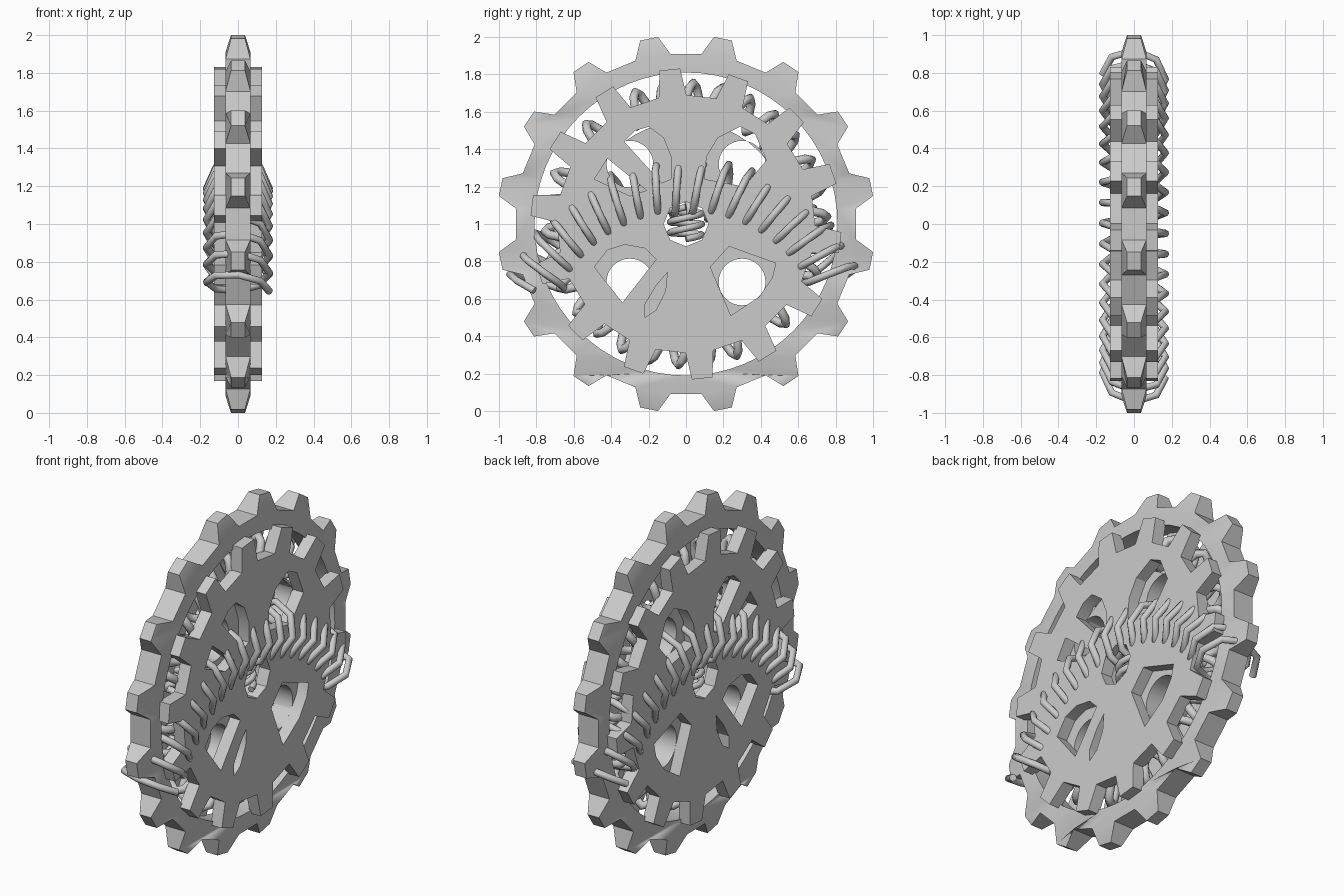
import bpy, bmesh
from math import sin, cos, pi, radians
from mathutils import Matrix, Vector

cube = bpy.data.objects.get("Cube")
if cube:
    bpy.data.objects.remove(cube, do_unlink=True)

steel = bpy.data.materials.new("light_grey")
steel.use_nodes = True
steel.diffuse_color = (0.6, 0.6, 0.6, 1)
steel.node_tree.nodes["Principled BSDF"].inputs["Base Color"].default_value = (0.6, 0.6, 0.6, 1)

CENTRE = 1.0  # height of the wheel axis
# Profile axes (u, v, depth) become world (y, z, x)
TO_WORLD = Matrix(((0, 0, 1, 0), (1, 0, 0, 0), (0, 1, 0, CENTRE), (0, 0, 0, 1)))


def curve_to_object(name, curve, matrix=Matrix(), angle=30):
    """Bake a curve into a welded mesh object."""
    temp = bpy.data.objects.new("temp", curve)
    bpy.context.collection.objects.link(temp)
    graph = bpy.context.evaluated_depsgraph_get()
    mesh = bpy.data.meshes.new_from_object(temp.evaluated_get(graph))
    bpy.data.objects.remove(temp, do_unlink=True)
    mesh.transform(matrix)
    bm = bmesh.new()
    bm.from_mesh(mesh)
    bmesh.ops.remove_doubles(bm, verts=bm.verts, dist=0.0005)
    bmesh.ops.recalc_face_normals(bm, faces=bm.faces)
    for face in bm.faces:
        face.smooth = True
    bm.to_mesh(mesh)
    bm.free()
    mesh.set_sharp_from_angle(angle=radians(angle))
    mesh.materials.clear()
    mesh.materials.append(steel)
    mesh.name = name
    obj = bpy.data.objects.new(name, mesh)
    bpy.context.collection.objects.link(obj)
    return obj


def add_spline(curve, points, closed):
    spline = curve.splines.new("POLY")
    spline.points.add(len(points) - 1)
    for p, co in zip(spline.points, points):
        p.co = (*co, 1)
    spline.use_cyclic_u = closed


def plate(name, outlines, x, half):
    """Flat plate across the axis; every outline after the first is a hole."""
    curve = bpy.data.curves.new(name, "CURVE")
    curve.dimensions = "2D"
    curve.fill_mode = "BOTH"
    curve.extrude = half
    for outline in outlines:
        add_spline(curve, [(u, v, 0) for u, v in outline], True)
    return curve_to_object(name, curve, Matrix.Translation((x, 0, 0)) @ TO_WORLD)


def circle(radius, sides, u=0, v=0):
    return [(u + radius * sin(2 * pi * i / sides), v + radius * cos(2 * pi * i / sides))
            for i in range(sides)]


def gear(teeth, start, root, tip, root_half, tip_half):
    """Toothed outline; angles in degrees, clockwise from the top."""
    points = []
    for i in range(teeth):
        mid = start + 360 * i / teeth
        for r, a in ((root, -root_half), (tip, -tip_half), (tip, tip_half), (root, root_half)):
            points.append((r * sin(radians(mid + a)), r * cos(radians(mid + a))))
    return points


def coil(name, turns, steps, frame, wide, deep, wire, closed=False):
    """Wire wound round a path; frame(t) gives a centre and two cross directions."""
    curve = bpy.data.curves.new(name, "CURVE")
    curve.dimensions = "3D"
    curve.bevel_depth = wire
    curve.bevel_resolution = 2
    curve.use_fill_caps = not closed
    count = int(turns * steps)
    points = []
    for i in range(count + (not closed)):
        centre, side, out = frame(i / count)
        a = 2 * pi * i / steps
        points.append(centre + side * wide * cos(a) + out * deep * sin(a))
    add_spline(curve, points, closed)
    return curve_to_object(name, curve, angle=60)


X = Vector((1, 0, 0))


def arc_frame(radius, height, first, last):
    def frame(t):
        a = radians(first + (last - first) * t)
        out = Vector((0, sin(a), cos(a)))
        return Vector((0, 0, height)) + out * radius, X, out
    return frame


# Outer ring, teeth narrowed towards their tips
ring = plate("outer_ring_gear",
             [gear(16, 11.25, 0.914, 1.011, 6, 2.75), circle(0.81, 64)], 0, 0.066)
for v in ring.data.vertices:
    if Vector((v.co.y, v.co.z - CENTRE)).length > 0.95:
        v.co.x *= 0.56

# Window outlines between the spokes, relative to the axis
windows = [
    [(-.49, -.23), (-.42, -.14), (-.33, -.11), (-.22, -.13), (-.16, -.19), (-.34, -.42)],
    [(-.1, -.26), (-.11, -.36), (-.16, -.46), (-.22, -.5), (-.22, -.43), (-.16, -.33)],
    [(.13, -.23), (.23, -.12), (.48, -.21), (.46, -.29), (.39, -.39), (.24, -.49)],
    [(.1, .24), (.11, .36), (.17, .46), (.29, .52), (.37, .48), (.43, .34), (.31, .2)],
    [(-.33, .44), (-.27, .5), (-.2, .52), (-.12, .46), (-.08, .36), (-.08, .24), (-.13, .22)],
    [(-.42, .35), (-.49, .24), (-.3, .15), (-.21, .18)],
]

# Two toothed side plates
for side, sign in (("left", 1), ("right", -1)):
    plate(side + "_side_gear",
          [gear(14, -6, 0.69, 0.832, 6.2, 3.8), circle(0.12, 8)] + windows,
          sign * 0.091, 0.036)

# Core between the plates with round lightening holes
plate("core_disc", [circle(0.55, 48), circle(0.13, 24)]
      + [circle(0.125, 32, u, v) for u in (-0.3, 0.3) for v in (-0.31, 0.32)], 0, 0.06)

# Wire coils: rim, arched and hub
coil("rim_coil", 30, 8, arc_frame(0.67, CENTRE, 0, 360), 0.045, 0.085, 0.024, True)
coil("arched_coil", 18.5, 8, arc_frame(0.874, 0.316, -68, 65), 0.166, 0.155, 0.02)
coil("hub_coil", 3, 12,
     lambda t: (Vector((0, 0, 0.92 + 0.17 * t)), X, Vector((0, 1, 0.1))), 0.085, 0.085, 0.018)
